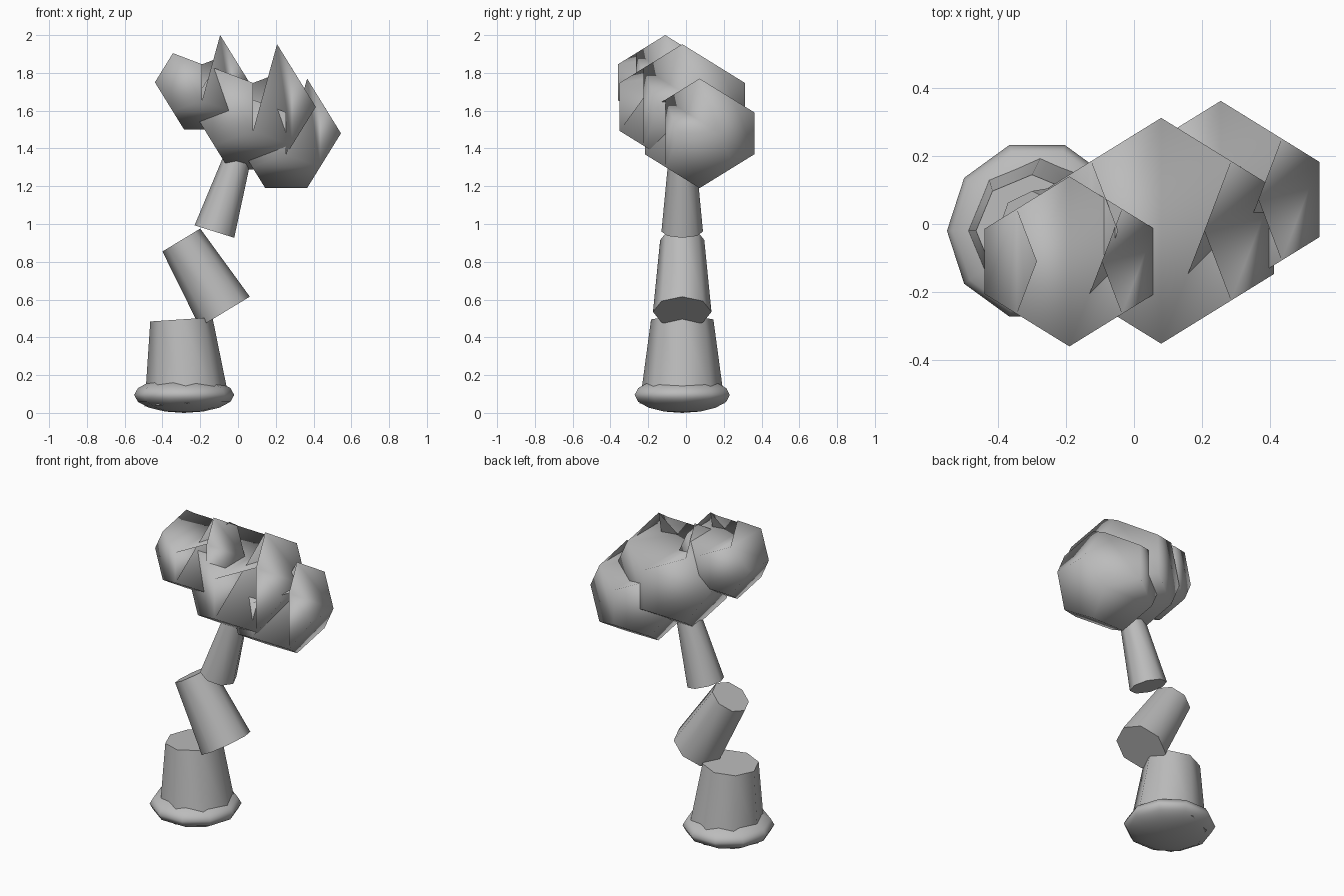
import bpy
import bmesh
from itertools import product
from math import radians
from mathutils import Vector

if "Cube" in bpy.data.objects:
    bpy.data.objects.remove(bpy.data.objects["Cube"])

GREY = 0.5
grey = bpy.data.materials.new("plain grey")
grey.use_nodes = True
grey.diffuse_color = (GREY, GREY, GREY, 1)
grey.node_tree.nodes["Principled BSDF"].inputs["Base Color"].default_value = (GREY, GREY, GREY, 1)


def make_object(name, bm):
    """Turn a bmesh into a smooth-shaded grey object."""
    mesh = bpy.data.meshes.new(name)
    for face in bm.faces:
        face.smooth = True
    bm.to_mesh(mesh)
    bm.free()
    mesh.materials.append(grey)
    obj = bpy.data.objects.new(name, mesh)
    bpy.context.collection.objects.link(obj)
    return obj


def trunk_segment(name, bottom, top, r_bottom, r_top):
    """Tapered eight-sided column between two points, with sharp rims."""
    a, b = Vector(bottom), Vector(top)
    bm = bmesh.new()
    bmesh.ops.create_cone(bm, cap_ends=True, segments=8, radius1=r_bottom,
                          radius2=r_top, depth=(b - a).length)
    for edge in bm.edges:
        edge.smooth = edge.calc_face_angle() < radians(60)
    obj = make_object(name, bm)
    obj.location = (a + b) / 2
    obj.rotation_mode = 'QUATERNION'
    obj.rotation_quaternion = (b - a).to_track_quat('Z', 'Y')


def foliage(name, centre, radius):
    """Dodecahedron with a sunken V-shaped top and a split front."""
    s, c = 0.382, 0.618
    bm = bmesh.new()
    for i, j in product((-1, 1), repeat=2):
        for co in ((i, j * s, 0), (i * s, 0, j), (0, i, j * s)):
            bm.verts.new(co)
    for signs in product((-c, c), repeat=3):
        bm.verts.new(signs)
    bmesh.ops.convex_hull(bm, input=bm.verts[:])
    bmesh.ops.dissolve_limit(bm, angle_limit=0.05, verts=bm.verts[:], edges=bm.edges[:])
    bm.normal_update()
    # Remove the two top faces and the front right face
    gone = [f for f in bm.faces if (f.normal.z > 0.7 and abs(f.normal.x) < 0.2)
            or (f.normal.y < -0.3 and f.normal.x > 0.5)]
    bmesh.ops.delete(bm, geom=gone, context='FACES_ONLY')

    def vert(*co):
        return min(bm.verts, key=lambda v: (v.co - Vector(co)).length)

    front_up, front_low = vert(0, -1, s), vert(0, -1, -s)
    back_up, back_low = vert(0, 1, s), vert(0, 1, -s)
    side, low, up = vert(1, -s, 0), vert(c, -c, -c), vert(c, -c, c)
    peak = vert(s, 0, 1)
    for corners in (
            # Two sloping lids meeting in a valley
            (vert(-c, -c, c), front_up, back_up, vert(-c, c, c)),
            (front_up, up, vert(c, c, c), back_up),
            # Inner wall below the valley
            (front_up, front_low, back_low, back_up),
            # Spike and side flap of the split front
            (peak, front_low, low), (peak, low, up), (up, low, side)):
        bm.faces.new(corners)
    obj = make_object(name, bm)
    obj.location = centre
    obj.scale = (radius,) * 3


# Flattened round base
bm = bmesh.new()
bmesh.ops.create_uvsphere(bm, u_segments=10, v_segments=8, radius=1)
base = make_object("base", bm)
base.location = (-0.285, -0.02, 0.095)
base.rotation_euler.z = radians(18)
base.scale = (0.265, 0.265, 0.095)

# Zigzag trunk
trunk_segment("lower_trunk", (-0.27, -0.02, 0.05), (-0.30, -0.02, 0.495), 0.225, 0.165)
trunk_segment("middle_trunk", (-0.07, -0.02, 0.535), (-0.30, -0.02, 0.915), 0.155, 0.117)
trunk_segment("upper_trunk", (-0.125, -0.02, 0.96), (0.005, -0.02, 1.375), 0.11, 0.07)

# Three clumps of foliage
foliage("upper_foliage", (-0.19, -0.11, 1.75), 0.25)
foliage("middle_foliage", (0.08, -0.02, 1.62), 0.332)
foliage("lower_foliage", (0.255, 0.072, 1.48), 0.29)
